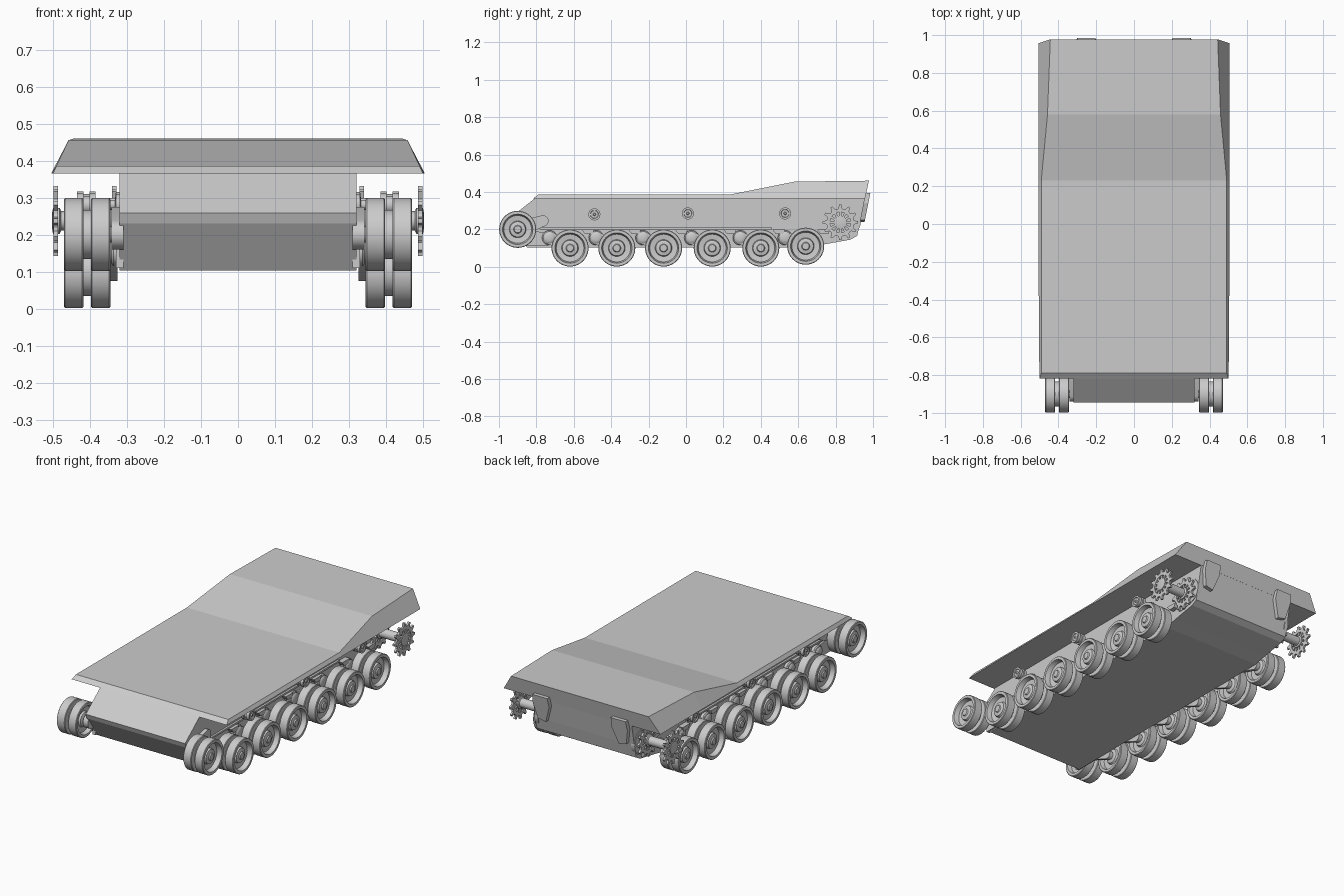
import bpy, bmesh
from math import sin, cos, pi, atan2
from mathutils import Vector

if "Cube" in bpy.data.objects:
    bpy.data.objects.remove(bpy.data.objects["Cube"])


def finish(name, bm, mirror=True, smooth=False):
    bmesh.ops.remove_doubles(bm, verts=bm.verts, dist=1e-5)
    bmesh.ops.recalc_face_normals(bm, faces=bm.faces)
    me = bpy.data.meshes.new(name)
    bm.to_mesh(me)
    bm.free()
    ob = bpy.data.objects.new(name, me)
    bpy.context.collection.objects.link(ob)
    if mirror:
        ob.modifiers.new("Mirror", 'MIRROR').use_mirror_merge = False
    if smooth:
        bpy.ops.object.select_all(action='DESELECT')
        ob.select_set(True)
        bpy.context.view_layer.objects.active = ob
        bpy.ops.object.shade_smooth_by_angle(angle=0.6)
    return ob


def loft(bm, rings, closed=False):
    """Skin equal-length closed rings; cap the ends unless closed."""
    vs = [[bm.verts.new(p) for p in r] for r in rings]
    n = len(vs[0])
    pairs = list(zip(vs, vs[1:])) + ([(vs[-1], vs[0])] if closed else [])
    for a, b in pairs:
        for i in range(n):
            bm.faces.new((a[i], a[(i + 1) % n], b[(i + 1) % n], b[i]))
    if not closed:
        bm.faces.new(vs[0])
        bm.faces.new(vs[-1])


def prism(bm, yz, x0, x1):
    loft(bm, [[(x, y, z) for y, z in yz] for x in (x0, x1)])


def lathe(bm, prof, y, z, n=40):
    """Revolve (x, radius) points about an x-parallel axis."""
    loft(bm, [[(x, y + r * cos(2 * pi * i / n), z + r * sin(2 * pi * i / n))
               for i in range(n)] for x, r in prof])


def capsule(a, ra, b, rb, n=10):
    """Outline of a tapered lever between two points in the yz plane."""
    t = atan2(b[1] - a[1], b[0] - a[0])
    out = []
    for c, r, s in ((a, ra, t + pi / 2), (b, rb, t - pi / 2)):
        out += [(c[0] + r * cos(s + pi * i / n), c[1] + r * sin(s + pi * i / n))
                for i in range(n + 1)]
    return out


# Lower hull tub
bm = bmesh.new()
prism(bm, [(-.945, .258), (-.935, .23), (-.85, .103), (.66, .103), (.74, .12), (.88, .145),
           (.915, .165), (.932, .24), (.957, .368), (-.80, .372)], -.32, .32)
finish("lower_hull", bm, mirror=False)

# Upper deck with sloping sides and raised engine bay
bm = bmesh.new()
secs = [(-.818, .5, .365, -.79, .491, .385), (-.6, .504, .365, -.6, .491, .385),
        (.23, .505, .365, .23, .491, .385), (.58, .505, .365, .58, .458, .455),
        (.957, .505, .365, .978, .443, .46)]
loft(bm, [[(-wb, yb, zb), (wb, yb, zb), (wt, yt, zt), (-wt, yt, zt)]
          for yb, wb, zb, yt, wt, zt in secs])
finish("upper_deck", bm, mirror=False)

# Rear bumper blocks following the tail plate slope
bm = bmesh.new()
xz = [(.20, .34), (.205, .395), (.30, .395), (.305, .34), (.285, .25), (.235, .24)]
loft(bm, [[(x, .93 + (z - .24) * .2 + d, z) for x, z in xz] for d in (-.01, .025)])
finish("rear_block", bm)

# Side ledge along the tub
bm = bmesh.new()
prism(bm, [(-.78, .2), (.46, .2), (.46, .21), (-.78, .21)], .315, .332)
finish("side_ledge", bm)

# Wheel cross-section: twin rubber discs with dished faces and hub
WHEEL = [(.325, .022), (.352, .022), (.358, .04), (.368, .045), (.368, .074), (.345, .081),
         (.345, .095), (.348, .099), (.394, .099), (.397, .096), (.397, .066), (.418, .066),
         (.418, .096), (.421, .099), (.467, .099), (.47, .096), (.47, .081), (.442, .074),
         (.438, .045), (.452, .041), (.456, .022), (.462, .018)]
road = [(-.62, .1), (-.37, .1), (-.12, .1), (.14, .1), (.40, .1), (.64, .11)]
for i, (y, z) in enumerate(road):
    bm = bmesh.new()
    lathe(bm, WHEEL, y, z)
    finish(f"road_wheel_{i + 1}", bm, smooth=True)

    # Swing arm, pivot boss and bump stop
    bm = bmesh.new()
    prism(bm, capsule((y, z), .026, (y - .11, .155), .034), .325, .345)
    lathe(bm, [(.315, .04), (.336, .04), (.348, .028), (.352, .015)], y - .11, .155, 24)
    prism(bm, [(y + .06, .2), (y + .13, .2), (y + .12, .175), (y + .08, .175)], .315, .35)
    finish(f"swing_arm_{i + 1}", bm, smooth=True)

# Front idler with its bracket
bm = bmesh.new()
lathe(bm, WHEEL, -.9, .2)
finish("idler_wheel", bm, smooth=True)
bm = bmesh.new()
prism(bm, capsule((-.9, .2), .04, (-.765, .245), .03), .31, .342)
prism(bm, [(-.87, .11), (-.74, .11), (-.74, .18), (-.87, .2)], .31, .33)
finish("idler_bracket", bm, smooth=True)

# Return rollers
for i, (y, z) in enumerate([(-.49, .28), (.01, .285), (.53, .285)]):
    bm = bmesh.new()
    lathe(bm, [(.315, .03), (.33, .03), (.332, .014), (.385, .014), (.385, .032), (.402, .032),
               (.402, .024), (.418, .024), (.418, .032), (.435, .032), (.435, .022),
               (.43, .02), (.43, .008), (.436, .005)], y, z, 28)
    finish(f"return_roller_{i + 1}", bm, smooth=True)

# Drive sprocket: two toothed rings with spokes on a shared shaft
SY, SZ, TEETH = .825, .237, 12
bm = bmesh.new()


def at(x, r, a):
    return (x, SY + r * cos(a), SZ + r * sin(a))


for x0, x1 in ((.328, .340), (.486, .498)):
    ring = []
    for k in range(TEETH):
        for f, r in ((-.5, .072), (-.27, .075), (-.12, .095), (.12, .095), (.27, .075)):
            a = 2 * pi * (k + f) / TEETH
            ring.append([at(x0, r, a), at(x1, r, a), at(x1, .055, a), at(x0, .055, a)])
    loft(bm, ring, closed=True)
    for k in range(TEETH):
        a = 2 * pi * k / TEETH
        loft(bm, [[at(x, .03, a - .2), at(x, .057, a - .12), at(x, .057, a + .12),
                   at(x, .03, a + .2)] for x in (x0 + .002, x1 - .002)])
finish("drive_sprocket", bm)
bm = bmesh.new()
lathe(bm, [(.31, .06), (.322, .06), (.326, .035), (.345, .035), (.35, .026), (.478, .026),
           (.482, .035), (.5, .035), (.503, .018), (.503, .004)], SY, SZ, 32)
finish("sprocket_shaft", bm, smooth=True)

# Final drive housing on the tub side
bm = bmesh.new()
prism(bm, capsule((.79, .22), .07, (.86, .24), .075), .3, .324)
finish("final_drive_housing", bm, smooth=True)
